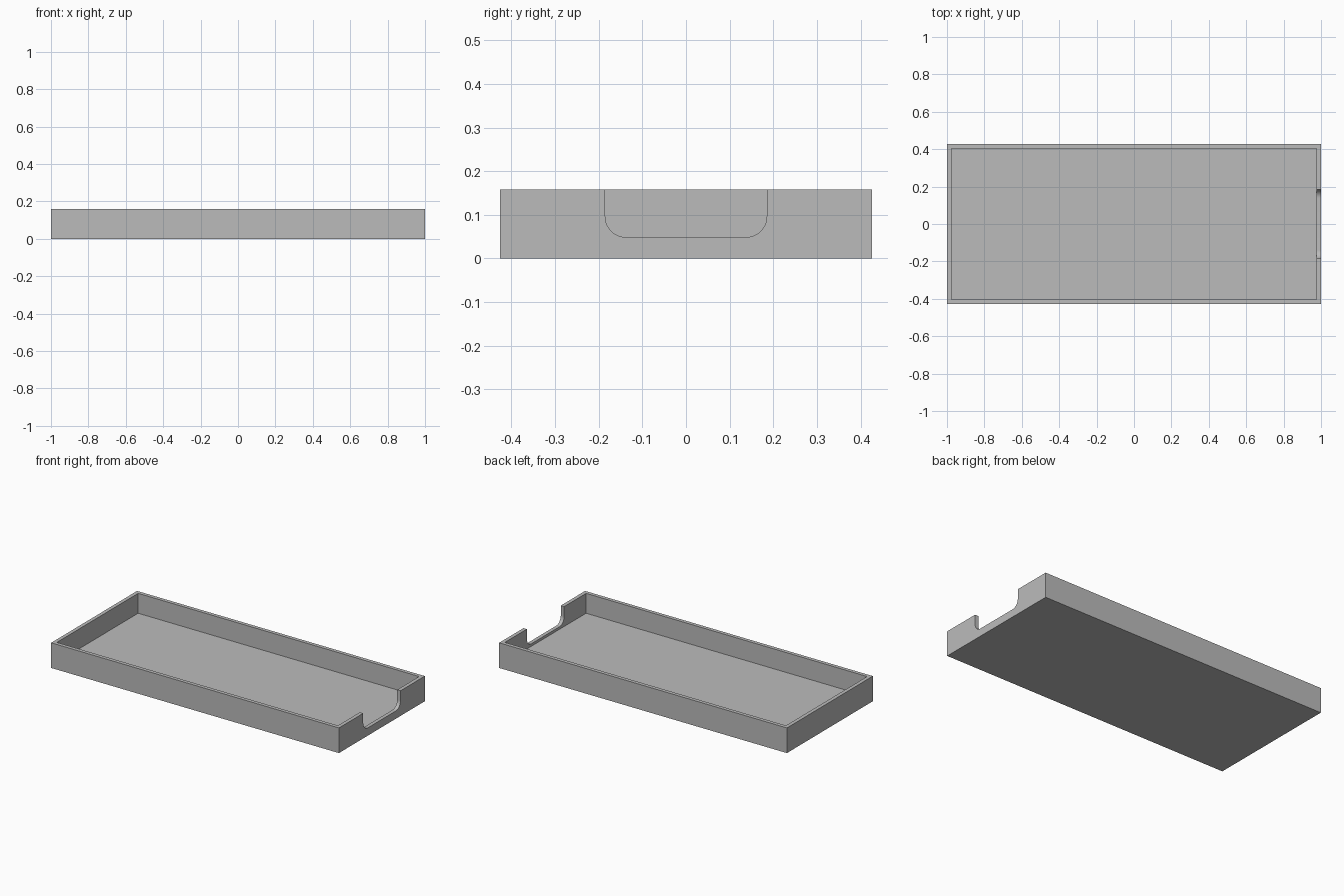
import bpy
import bmesh
from math import pi, sin, cos, radians
from mathutils import Matrix

if "Cube" in bpy.data.objects:
    bpy.data.objects.remove(bpy.data.objects["Cube"], do_unlink=True)

LENGTH, WIDTH, HEIGHT = 2.0, 0.853, 0.158
WALL, FLOOR = 0.033, 0.033
NOTCH_HALF, NOTCH_Z, NOTCH_R = 0.185, 0.049, 0.047

grey = bpy.data.materials.new("grey_plastic")
grey.use_nodes = True
colour = (0.5, 0.5, 0.5, 1)
grey.diffuse_color = colour
grey.node_tree.nodes["Principled BSDF"].inputs["Base Color"].default_value = colour


def make_object(name, bm):
    bmesh.ops.recalc_face_normals(bm, faces=bm.faces)
    mesh = bpy.data.meshes.new(name)
    bm.to_mesh(mesh)
    bm.free()
    mesh.materials.append(grey)
    obj = bpy.data.objects.new(name, mesh)
    bpy.context.collection.objects.link(obj)
    return obj


# Tray: a box whose top is inset for the rim and pushed down to the floor
bm = bmesh.new()
bmesh.ops.create_cube(bm, size=1, matrix=Matrix.Translation((0, 0, HEIGHT / 2))
                      @ Matrix.Diagonal((LENGTH, WIDTH, HEIGHT, 1)))
bm.normal_update()
top = max(bm.faces, key=lambda f: f.calc_center_median().z)
bmesh.ops.inset_region(bm, faces=[top], thickness=WALL)
pushed = bmesh.ops.extrude_face_region(bm, geom=[top])["geom"]
bmesh.ops.translate(bm, vec=(0, 0, FLOOR - HEIGHT),
                    verts=[v for v in pushed if isinstance(v, bmesh.types.BMVert)])
if top.is_valid:
    bmesh.ops.delete(bm, geom=[top], context="FACES")
tray = make_object("tray", bm)

# Notch cutter: U-shaped profile with round lower corners, across the end wall
profile = [(-NOTCH_HALF, HEIGHT + 0.1)]
for side, start in ((-1, pi), (1, 1.5 * pi)):
    for i in range(13):
        a = start + i / 12 * pi / 2
        profile.append((side * (NOTCH_HALF - NOTCH_R) + NOTCH_R * cos(a),
                        NOTCH_Z + NOTCH_R + NOTCH_R * sin(a)))
profile.append((NOTCH_HALF, HEIGHT + 0.1))
bm = bmesh.new()
face = bm.faces.new([bm.verts.new((LENGTH / 2 - 2 * WALL, y, z)) for y, z in profile])
ext = bmesh.ops.extrude_face_region(bm, geom=[face])["geom"]
bmesh.ops.translate(bm, vec=(4 * WALL, 0, 0),
                    verts=[v for v in ext if isinstance(v, bmesh.types.BMVert)])
cutter = make_object("notch_cutter", bm)
cutter.hide_render = True

# Cut the notch, then drop the cutter
cut = tray.modifiers.new("notch", "BOOLEAN")
cut.operation = "DIFFERENCE"
cut.solver = "EXACT"
cut.object = cutter
bpy.ops.object.select_all(action="DESELECT")
tray.select_set(True)
bpy.context.view_layer.objects.active = tray
bpy.ops.object.modifier_apply(modifier=cut.name)
bpy.data.objects.remove(cutter, do_unlink=True)

# Round notch corners shade smoothly, all other edges stay sharp
bpy.ops.object.shade_smooth_by_angle(angle=radians(30))
